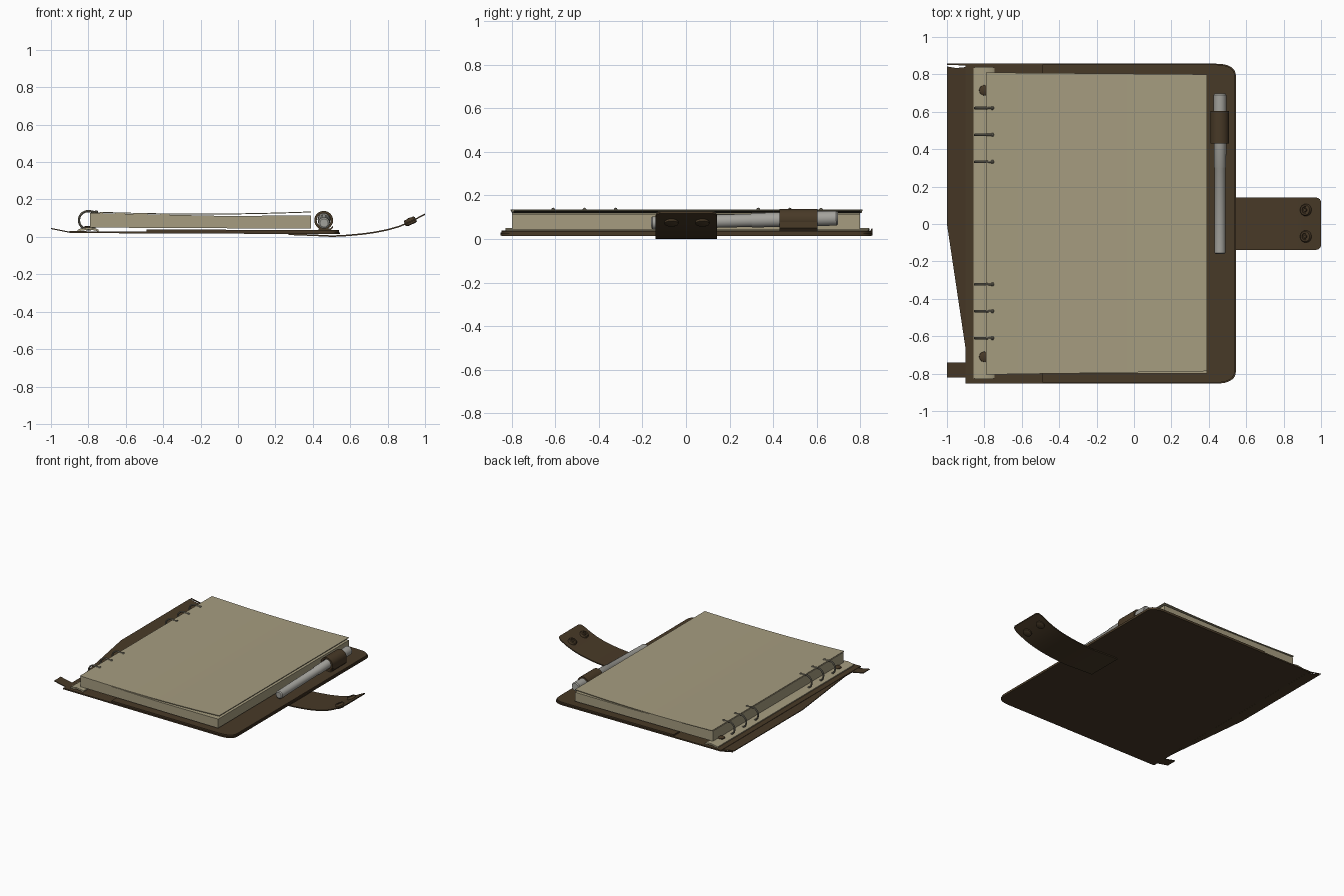
import bpy, bmesh, math
from mathutils import Vector

if "Cube" in bpy.data.objects:
    bpy.data.objects.remove(bpy.data.objects["Cube"])


def material(name, rgb):
    m = bpy.data.materials.new(name)
    m.diffuse_color = (*rgb, 1)
    m.use_nodes = True
    m.node_tree.nodes["Principled BSDF"].inputs["Base Color"].default_value = m.diffuse_color
    return m


LEATHER = material("brown leather", (0.064, 0.041, 0.020))
PAPER = material("cream paper", (0.38, 0.335, 0.215))
PEN = material("grey pen metal", (0.37, 0.365, 0.335))
RING = material("ring metal", (0.20, 0.185, 0.14))


def finish(name, bm, mat, smooth=True):
    bmesh.ops.recalc_face_normals(bm, faces=bm.faces[:])
    me = bpy.data.meshes.new(name)
    bm.to_mesh(me)
    bm.free()
    me.materials.append(mat)
    ob = bpy.data.objects.new(name, me)
    bpy.context.collection.objects.link(ob)
    if smooth:
        bpy.ops.object.select_all(action='DESELECT')
        ob.select_set(True)
        bpy.context.view_layer.objects.active = ob
        bpy.ops.object.shade_smooth_by_angle(angle=math.radians(35))
    return ob


def prism(name, pts, z0, z1, mat, lift=lambda x, y: 0):
    """Outline in plan, extruded upwards; lift bends it."""
    bm = bmesh.new()
    f = bm.faces.new([bm.verts.new((x, y, z0)) for x, y in pts])
    ext = bmesh.ops.extrude_face_region(bm, geom=[f])
    for v in ext["geom"]:
        if isinstance(v, bmesh.types.BMVert):
            v.co.z = z1
    for v in bm.verts:
        v.co.z += lift(v.co.x, v.co.y)
    return finish(name, bm, mat)


def ribbon(name, rows, thick, mat):
    """Rows of (x, z, y_min, y_max) skinned to a strip of given thickness."""
    bm = bmesh.new()
    loops = []
    for x, z, a, b in rows:
        loops.append([bm.verts.new(c) for c in
                      ((x, a, z), (x, b, z), (x, b, z + thick), (x, a, z + thick))])
    for p, q in zip(loops, loops[1:]):
        for i in range(4):
            j = (i + 1) % 4
            bm.faces.new((p[i], p[j], q[j], q[i]))
    bm.faces.new(loops[0])
    bm.faces.new(loops[-1])
    return finish(name, bm, mat)


def lathe(name, profile, start, axis, mat, n=24):
    """Profile of (distance along axis, radius), turned about the axis."""
    bm = bmesh.new()
    q = Vector((0, 0, 1)).rotation_difference(Vector(axis).normalized())
    loops = []
    for d, r in profile:
        loops.append([bm.verts.new(Vector(start) + q @ Vector(
            (r * math.cos(2 * math.pi * i / n), r * math.sin(2 * math.pi * i / n), d)))
            for i in range(n)])
    for a, b in zip(loops, loops[1:]):
        for i in range(n):
            bm.faces.new((a[i], a[(i + 1) % n], b[(i + 1) % n], b[i]))
    bm.faces.new(loops[0])
    bm.faces.new(loops[-1])
    return finish(name, bm, mat)


def cover_outline(x0, x1, y0, y1, rx=0.11, ry=0.07):
    arc = [(math.cos(t * math.pi / 16) ** 0.8, math.sin(t * math.pi / 16) ** 0.8) for t in range(9)]
    low = [(x1 - rx + rx * s, y0 + ry - ry * c) for c, s in arc]
    high = [(x1 - rx + rx * c, y1 - ry + ry * s) for c, s in arc]
    return [(x0, y0)] + low + high + [(x0, y1)]


# Leather cover and inner pocket layer
tilt = lambda x, y: -0.004 * x
prism("back_cover", cover_outline(-0.9, 0.545, -0.853, 0.857), 0.017, 0.027, LEATHER, tilt)
prism("cover_pocket", cover_outline(-0.49, 0.54, -0.848, 0.852), 0.026, 0.038, LEATHER, tilt)

# Turned up flap of the spine on the left, and its small tab
rise = lambda x, y: max(0, -0.89 - x) * 0.2
prism("spine_flap", [(-0.89, 0.84), (-0.95, 0.834), (-1, 0.842), (-1, 0.0), (-0.9, -0.67), (-0.89, -0.67)],
      0.02, 0.026, LEATHER, rise)
prism("spine_flap_edge", [(-0.89, 0.857), (-1, 0.857), (-1, 0.851), (-0.89, 0.847)],
      0.02, 0.026, LEATHER, rise)
prism("spine_tab", [(-0.89, -0.82), (-0.89, -0.74), (-1, -0.74), (-1, -0.82)],
      0.02, 0.026, LEATHER, rise)

# Closing strap, curving up from beneath the cover
path = [(0.27, 0.010), (0.4, 0.005), (0.5, 0.0), (0.56, 0.002), (0.62, 0.007), (0.68, 0.013),
        (0.74, 0.022), (0.8, 0.034), (0.86, 0.051), (0.92, 0.076), (0.965, 0.099),
        (0.985, 0.110), (0.995, 0.115), (1.0, 0.118)]
inset = {0.985: 0.004, 0.995: 0.012, 1.0: 0.025}
ribbon("closing_strap", [(x, z, -0.14 + inset.get(x, 0), 0.143 - inset.get(x, 0)) for x, z in path],
       0.008, LEATHER)

# Snap buttons through the strap
slope = Vector((-0.45, 0, 1)).normalized()
for i, y in enumerate((-0.067, 0.075)):
    lathe(f"snap_button_{i}", [(-0.016, 0.022), (-0.012, 0.032), (0.012, 0.032), (0.020, 0.027),
                               (0.020, 0.018), (0.014, 0.016), (0.014, 0.010), (0.022, 0.008)],
          (0.922, y, 0.081), slope, LEATHER)

# Ring binder plate, slightly domed
ribbon("binder_plate", [(-0.857, 0.026, -0.825, 0.835), (-0.845, 0.032, -0.83, 0.84),
                        (-0.80, 0.039, -0.83, 0.84), (-0.76, 0.034, -0.83, 0.84),
                        (-0.746, 0.026, -0.825, 0.835)], 0.012, PAPER)
for i, y in enumerate((-0.71, 0.715)):
    lathe(f"plate_rivet_{i}", [(0, 0.028), (0.006, 0.027), (0.011, 0.016)],
          (-0.80, y, 0.047), (0, 0, 1), LEATHER)

# Binder rings
for i, y in enumerate((0.62, 0.477, 0.332, -0.323, -0.466, -0.61)):
    bm = bmesh.new()
    n, k = 28, 8
    loops = []
    for a in range(n):
        t = 2 * math.pi * a / n
        row = []
        for b in range(k):
            u = 2 * math.pi * b / k
            r = 0.049 + 0.006 * math.cos(u)
            row.append(bm.verts.new((-0.80 + r * 1.03 * math.cos(t), y + 0.007 * math.sin(u),
                                     0.089 + r * math.sin(t))))
        loops.append(row)
    for a in range(n):
        p, q = loops[a], loops[(a + 1) % n]
        for b in range(k):
            bm.faces.new((p[b], p[(b + 1) % k], q[(b + 1) % k], q[b]))
    finish(f"binder_ring_{i}", bm, RING)
    # flat end of each ring lying on the top page
    lathe(f"ring_end_{i}", [(0, 0.006), (0.04, 0.006), (0.044, 0.010), (0.052, 0.010), (0.056, 0.005)],
          (-0.805, y, 0.137), (1, 0, -0.1), RING, 10)

# Page block with a gently sagging top
N = 12
xs = [-0.79 + 1.18 * i / N for i in range(N + 1)]
bm = bmesh.new()
front, back = [], []
for y, rowlist in ((-0.80, front), (0.80, back)):
    for x in xs:
        t = (x + 0.79) / 1.18
        rowlist.append((bm.verts.new((x, y, 0.050 - 0.006 * t)),
                        bm.verts.new((x, y, 0.128 - 0.018 * min(1, t * 1.7) + 0.004 * t))))
for i in range(N):
    (a, b), (c, d) = front[i], front[i + 1]
    (e, f), (g, h) = back[i], back[i + 1]
    for face in ((a, c, d, b), (e, f, h, g), (b, d, h, f), (a, e, g, c)):
        bm.faces.new(face)
for k in (0, N):
    bm.faces.new((*front[k], back[k][1], back[k][0]))
finish("page_block", bm, PAPER)

# Loose top sheet that lifts at the right
rows = []
for x in xs:
    t = (x + 0.79) / 1.18
    rows.append((x, 0.131 - 0.046 * t * (1 - t), -0.805 + 0.018 * t, 0.81 - 0.01 * t))
ribbon("top_sheet", rows, 0.005, PAPER)

# Pen, tilted slightly upwards towards the back
lathe("pen", [(0, 0.022), (0.006, 0.030), (0.46, 0.030), (0.465, 0.033), (0.75, 0.034),
              (0.85, 0.034), (0.858, 0.028)], (0.46, -0.16, 0.074), (0, 0.86, 0.022), PEN)

# Leather loop around the pen, with its tail stitched to the cover
bm = bmesh.new()
n = 28
loops = []
for i in range(n):
    t = 2 * math.pi * i / n
    c, s = math.cos(t), math.sin(t)
    loops.append([bm.verts.new((0.458 + r * c, y, 0.089 + r * s))
                  for r, y in ((0.050, 0.43), (0.050, 0.603), (0.037, 0.603), (0.037, 0.43))])
for i in range(n):
    p, q = loops[i], loops[(i + 1) % n]
    for j in range(4):
        bm.faces.new((p[j], p[(j + 1) % 4], q[(j + 1) % 4], q[j]))
finish("pen_loop", bm, LEATHER)
ribbon("pen_loop_tail", [(0.43, 0.034, 0.43, 0.603), (0.495, 0.036, 0.43, 0.603),
                         (0.508, 0.05, 0.43, 0.603), (0.506, 0.085, 0.43, 0.603)], 0.010, LEATHER)
